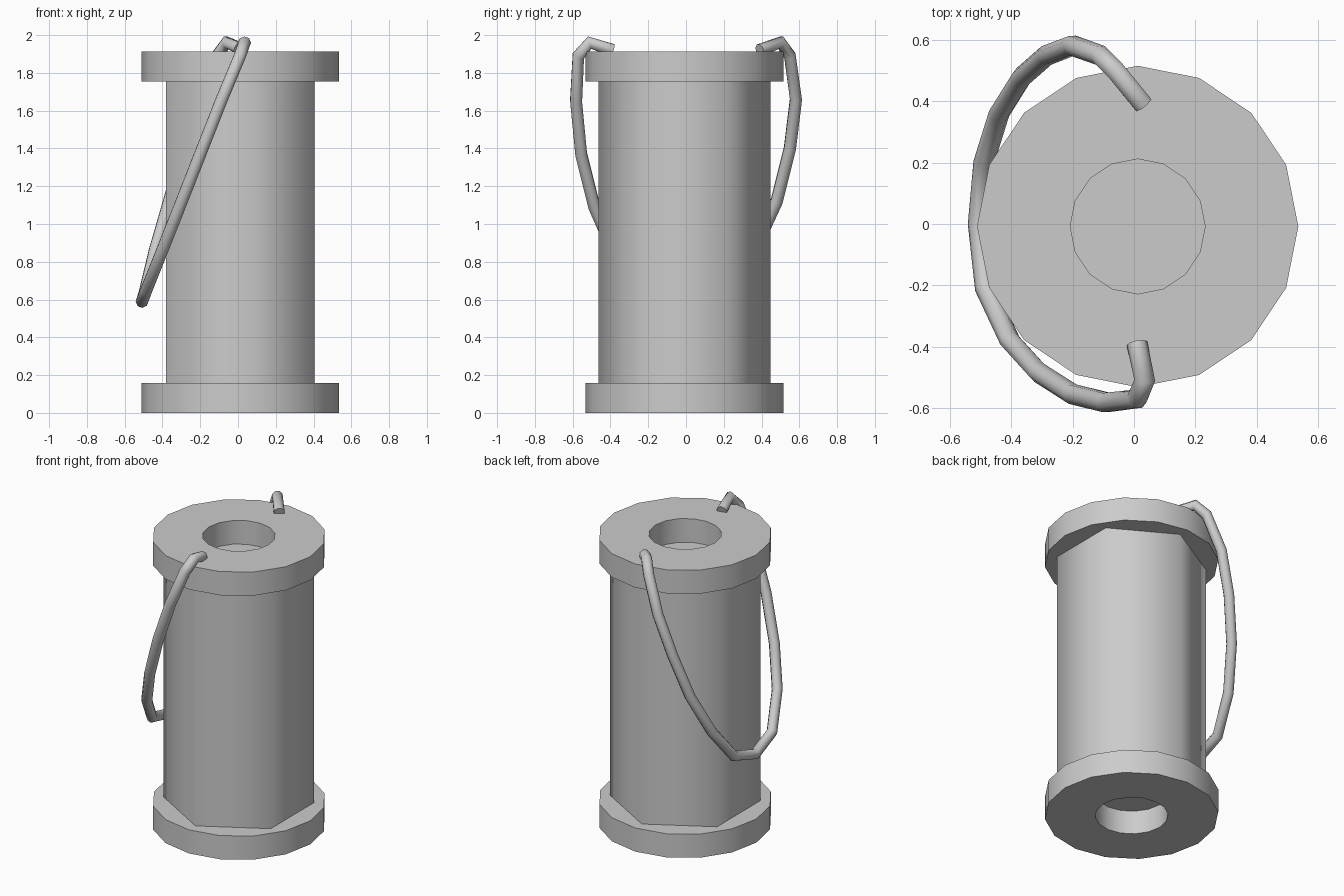
import bpy, bmesh
from math import sin, cos, pi, radians
from mathutils import Matrix, Vector

cube = bpy.data.objects.get("Cube")
if cube:
    bpy.data.objects.remove(cube, do_unlink=True)

GREY = (0.6, 0.6, 0.6, 1)
mat = bpy.data.materials.new("plain grey")
mat.use_nodes = True
mat.diffuse_color = GREY
mat.node_tree.nodes["Principled BSDF"].inputs["Base Color"].default_value = GREY

CENTRE = Vector((0.012, -0.008, 0))
THICK, TOP = 0.157, 1.912


def finish(obj):
    """Assign the colour and smooth the sides, keeping the rims sharp."""
    obj.data.materials.clear()
    obj.data.materials.append(mat)
    bpy.ops.object.select_all(action="DESELECT")
    obj.select_set(True)
    bpy.context.view_layer.objects.active = obj
    bpy.ops.object.shade_smooth_by_angle(angle=radians(65))


def add_mesh(name, bm):
    bmesh.ops.recalc_face_normals(bm, faces=bm.faces[:])
    mesh = bpy.data.meshes.new(name)
    bm.to_mesh(mesh)
    bm.free()
    obj = bpy.data.objects.new(name, mesh)
    bpy.context.collection.objects.link(obj)
    finish(obj)


def ring(name, z0, z1, outer, inner, sides=16):
    """Flat ring with a round hole, made by spinning its section."""
    bm = bmesh.new()
    section = [(inner, z0), (outer, z0), (outer, z1), (inner, z1)]
    loops = []
    for i in range(sides):
        a = 2 * pi * i / sides
        loops.append([bm.verts.new(CENTRE + Vector((r * cos(a), r * sin(a), z)))
                      for r, z in section])
    for i in range(sides):
        a, b = loops[i], loops[(i + 1) % sides]
        for j in range(4):
            k = (j + 1) % 4
            bm.faces.new((a[j], b[j], b[k], a[k]))
    add_mesh(name, bm)


# End flanges with a shallow hole
ring("bottom_flange", 0, THICK, 0.524, 0.22)
ring("top_flange", TOP - THICK, TOP, 0.524, 0.22)

# Six-sided drum, corners pointing front and back
bm = bmesh.new()
height = TOP - 2 * THICK
bmesh.ops.create_cone(bm, cap_ends=True, segments=6, radius1=0.455, radius2=0.455,
                      depth=height,
                      matrix=Matrix.Translation(CENTRE + Vector((0, 0, TOP / 2))))
ys = [v.co.y for v in bm.verts]
if max(ys) - min(ys) < 0.85:
    bmesh.ops.rotate(bm, verts=bm.verts[:], cent=CENTRE, matrix=Matrix.Rotation(pi / 6, 3, "Z"))
add_mesh("drum", bm)

# Hanging handle, swung to one side and hooked onto the top flange
path = [(0.01, -0.39, 1.92), (0.035, -0.51, 1.96), (0.01, -0.57, 1.89),
        (-0.09, -0.582, 1.65), (-0.2, -0.555, 1.37), (-0.31, -0.485, 1.09),
        (-0.405, -0.38, 0.85), (-0.485, -0.21, 0.65), (-0.508, 0, 0.59),
        (-0.49, 0.2, 0.65), (-0.44, 0.36, 0.86), (-0.365, 0.48, 1.12),
        (-0.285, 0.55, 1.4), (-0.2, 0.582, 1.66), (-0.11, 0.55, 1.89),
        (-0.06, 0.5, 1.962), (0.03, 0.39, 1.92)]
curve = bpy.data.curves.new("handle", "CURVE")
curve.dimensions = "3D"
curve.bevel_depth = 0.034
curve.bevel_resolution = 2
curve.use_fill_caps = True
spline = curve.splines.new("POLY")
spline.points.add(len(path) - 1)
for point, co in zip(spline.points, path):
    point.co = (*co, 1)
handle = bpy.data.objects.new("handle", curve)
bpy.context.collection.objects.link(handle)
bpy.ops.object.select_all(action="DESELECT")
handle.select_set(True)
bpy.context.view_layer.objects.active = handle
bpy.ops.object.convert(target="MESH")
finish(bpy.context.view_layer.objects.active)
